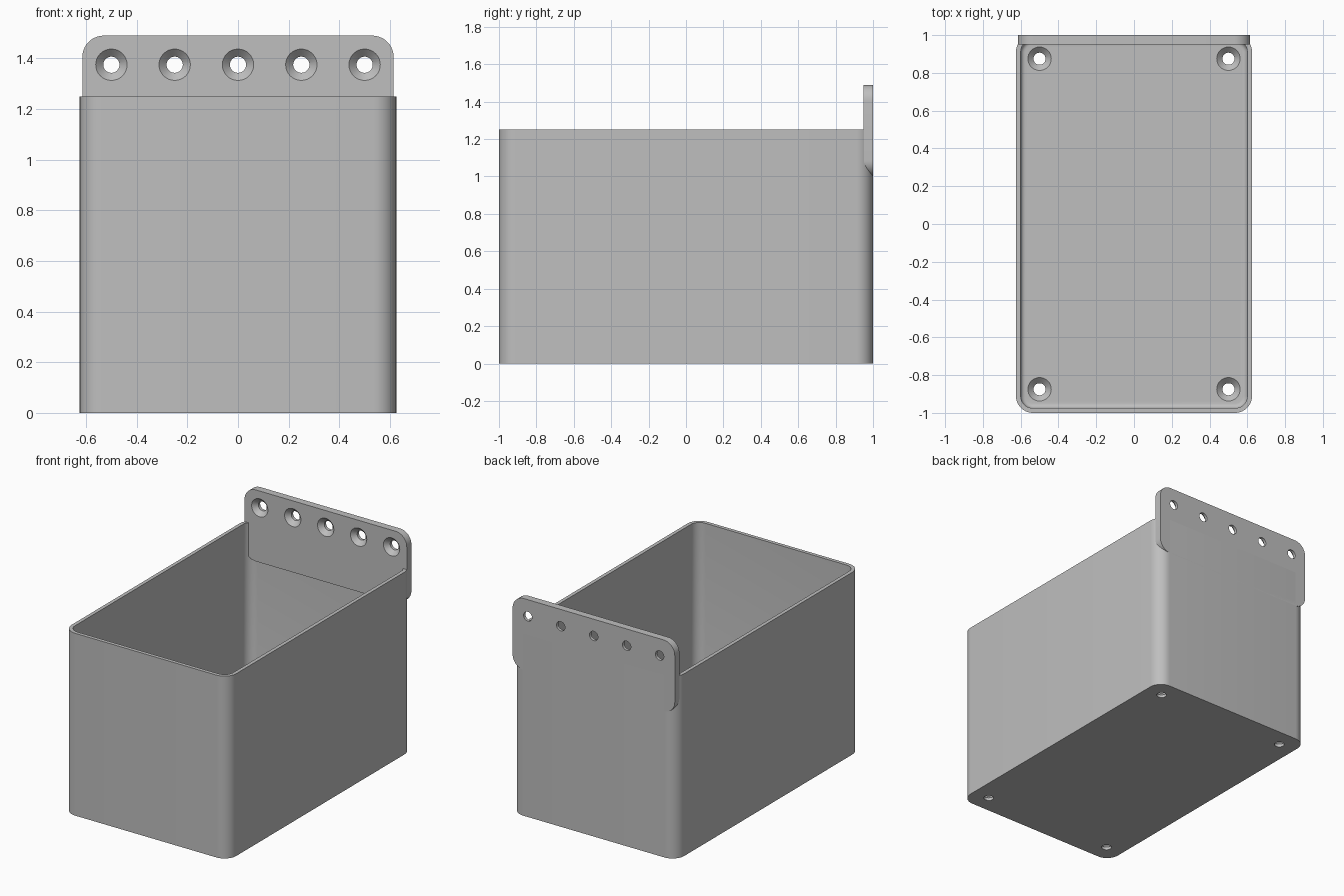
import bpy, bmesh, math
from mathutils import Matrix, Vector

cube = bpy.data.objects.get("Cube")
if cube:
    bpy.data.objects.remove(cube, do_unlink=True)

HALF_X, HALF_Y, HEIGHT = 0.625, 1.0, 1.25
WALL, FLOOR, CORNER, FILLET = 0.025, 0.05, 0.09, 0.025

grey = bpy.data.materials.new("plain grey")
grey.use_nodes = True
COLOUR = (0.52, 0.52, 0.52, 1)
grey.diffuse_color = COLOUR
grey.node_tree.nodes["Principled BSDF"].inputs["Base Color"].default_value = COLOUR


def rounded_rect(hx, hy, r, steps=10):
    """Counter-clockwise outline of a rounded rectangle."""
    pts = []
    for q, (sx, sy) in enumerate([(1, 1), (-1, 1), (-1, -1), (1, -1)]):
        for i in range(steps + 1):
            a = (q + i / steps) * math.pi / 2
            pts.append((sx * (hx - r) + r * math.cos(a),
                        sy * (hy - r) + r * math.sin(a)))
    return pts


def loft(bm, rings):
    """Closed solid through matching rings of 3D points."""
    loops = [[bm.verts.new(p) for p in ring] for ring in rings]
    n = len(loops[0])
    for a, b in zip(loops, loops[1:]):
        for i in range(n):
            j = (i + 1) % n
            bm.faces.new((a[i], a[j], b[j], b[i]))
    bm.faces.new(loops[0][::-1])
    bm.faces.new(loops[-1])


def finish(name, bm):
    bmesh.ops.recalc_face_normals(bm, faces=bm.faces)
    mesh = bpy.data.meshes.new(name)
    bm.to_mesh(mesh)
    bm.free()
    mesh.materials.append(grey)
    obj = bpy.data.objects.new(name, mesh)
    bpy.context.collection.objects.link(obj)
    return obj


def countersunk_holes(target, matrices):
    """Cut screw holes whose wide end is at local z = FLOOR."""
    bm = bmesh.new()
    profile = [(0.032, -0.02), (0.032, 0.02), (0.062, FLOOR), (0.062, FLOOR + 0.02)]
    n = 32
    for m in matrices:
        loft(bm, [[m @ Vector((r * math.cos(math.tau * i / n),
                               r * math.sin(math.tau * i / n), z)) for i in range(n)]
                  for r, z in profile])
    cutter = finish("hole_cutter", bm)
    cutter.hide_render = True
    mod = target.modifiers.new("holes", 'BOOLEAN')
    mod.operation, mod.solver, mod.object = 'DIFFERENCE', 'EXACT', cutter
    bpy.ops.object.select_all(action='DESELECT')
    bpy.context.view_layer.objects.active = target
    target.select_set(True)
    bpy.ops.object.modifier_apply(modifier=mod.name)
    bpy.data.objects.remove(cutter, do_unlink=True)
    bpy.ops.object.shade_smooth_by_angle(angle=math.radians(30))


# Open bin: outer wall, rim, inner wall and a small fillet into the floor
profile = [(0, 0), (0, HEIGHT), (WALL, HEIGHT)]
for i in range(6):
    a = i / 5 * math.pi / 2
    profile.append((WALL + FILLET * (1 - math.cos(a)),
                    FLOOR + FILLET * (1 - math.sin(a))))
bm = bmesh.new()
loft(bm, [[(x, y, z) for x, y in rounded_rect(HALF_X - d, HALF_Y - d, CORNER - d)]
          for d, z in profile])
bin_body = finish("bin_body", bm)
countersunk_holes(bin_body, [Matrix.Translation((x, y, 0))
                             for x in (-0.5, 0.5) for y in (-0.875, 0.875)])

# Hanging plate along the back edge, rounded at all four corners
bottom, top = 1.0, 1.49
middle = (bottom + top) / 2
outline = rounded_rect(0.615, (top - bottom) / 2, 0.085)
bm = bmesh.new()
loft(bm, [[(x, y, z + middle) for x, z in outline] for y in (HALF_Y - 0.05, HALF_Y)])
plate = finish("hanging_plate", bm)
turn = Matrix.Rotation(math.pi / 2, 4, 'X')
countersunk_holes(plate, [Matrix.Translation((0.25 * i, HALF_Y, 1.375)) @ turn
                          for i in range(-2, 3)])
